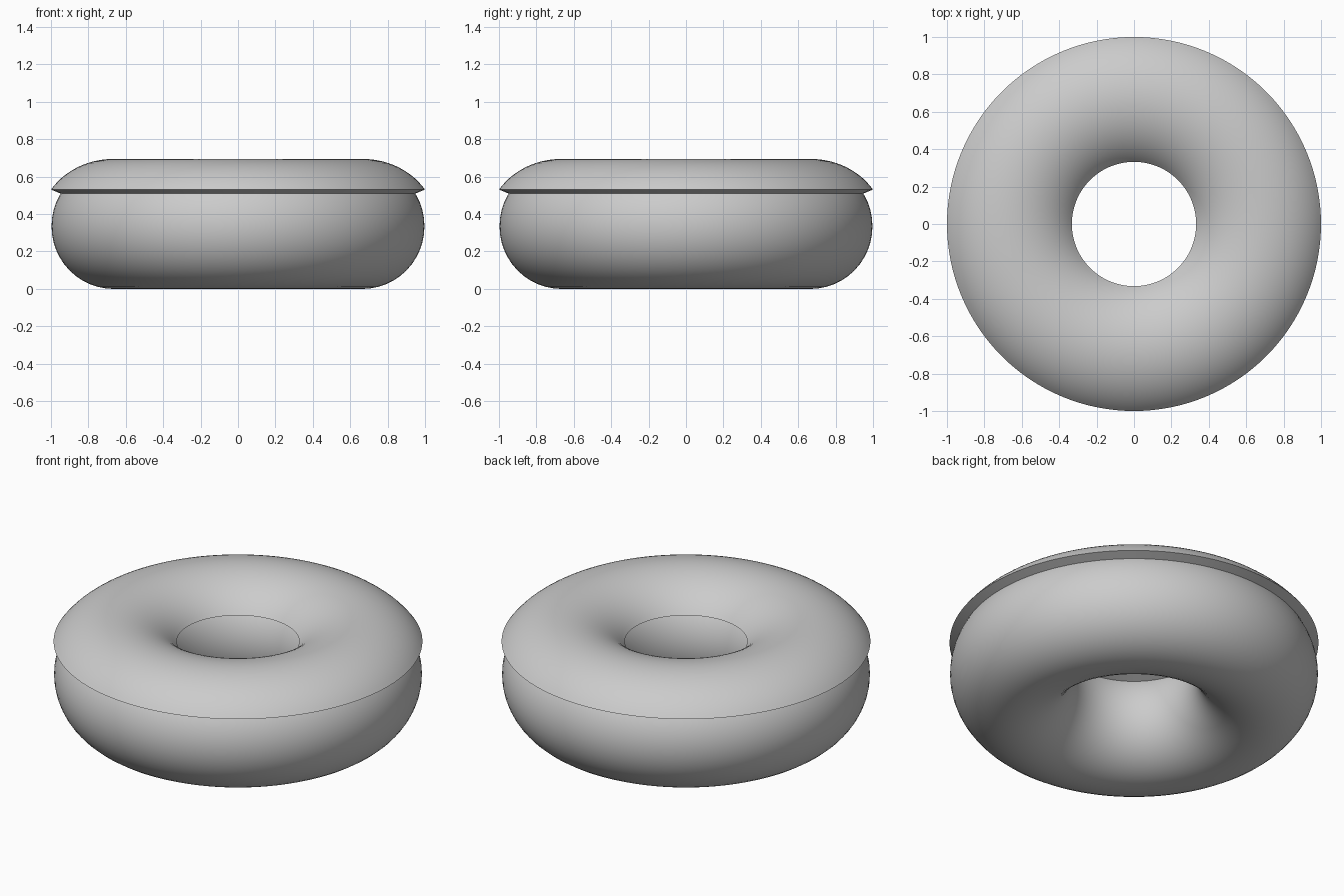
import bpy
import bmesh
from math import sin, cos, pi, radians

cube = bpy.data.objects.get("Cube")
if cube:
    bpy.data.objects.remove(cube)

SEGMENTS = 128
RING = 0.666       # radius of the ring's centre line
MID = 0.335        # height of the ring's centre line

grey = bpy.data.materials.new("light grey")
grey.use_nodes = True
colour = (0.6, 0.6, 0.6, 1)
grey.diffuse_color = colour
grey.node_tree.nodes["Principled BSDF"].inputs["Base Color"].default_value = colour


def ellipse(width, height, start, end, steps):
    """Points of an elliptical arc around the ring's centre line."""
    angles = [radians(start + (end - start) * i / steps) for i in range(steps + 1)]
    return [(RING + width * cos(a), MID + height * sin(a)) for a in angles]


def lathe(name, profile):
    """Revolve a closed (radius, height) profile around z."""
    bm = bmesh.new()
    rings = []
    for i in range(SEGMENTS):
        a = 2 * pi * i / SEGMENTS
        rings.append([bm.verts.new((r * cos(a), r * sin(a), z)) for r, z in profile])
    n = len(profile)
    for i, ring in enumerate(rings):
        after = rings[(i + 1) % SEGMENTS]
        for j in range(n):
            k = (j + 1) % n
            bm.faces.new((ring[j], after[j], after[k], ring[k]))
    bmesh.ops.recalc_face_normals(bm, faces=bm.faces)
    mesh = bpy.data.meshes.new(name)
    bm.to_mesh(mesh)
    bm.free()
    mesh.materials.append(grey)
    obj = bpy.data.objects.new(name, mesh)
    bpy.context.collection.objects.link(obj)
    bpy.ops.object.select_all(action="DESELECT")
    obj.select_set(True)
    bpy.context.view_layer.objects.active = obj
    bpy.ops.object.shade_smooth_by_angle(angle=radians(30))


# Dough: a full round ring
lathe("dough", ellipse(0.331, 0.335, 0, 360, 48)[:-1])

# Icing: a cap over the upper part, with a thin overhanging lip all round
outer = ellipse(0.398, 0.36, 33, 147, 28)
inner = ellipse(0.31, 0.315, 148, 32, 28)
lathe("icing", outer + inner)
